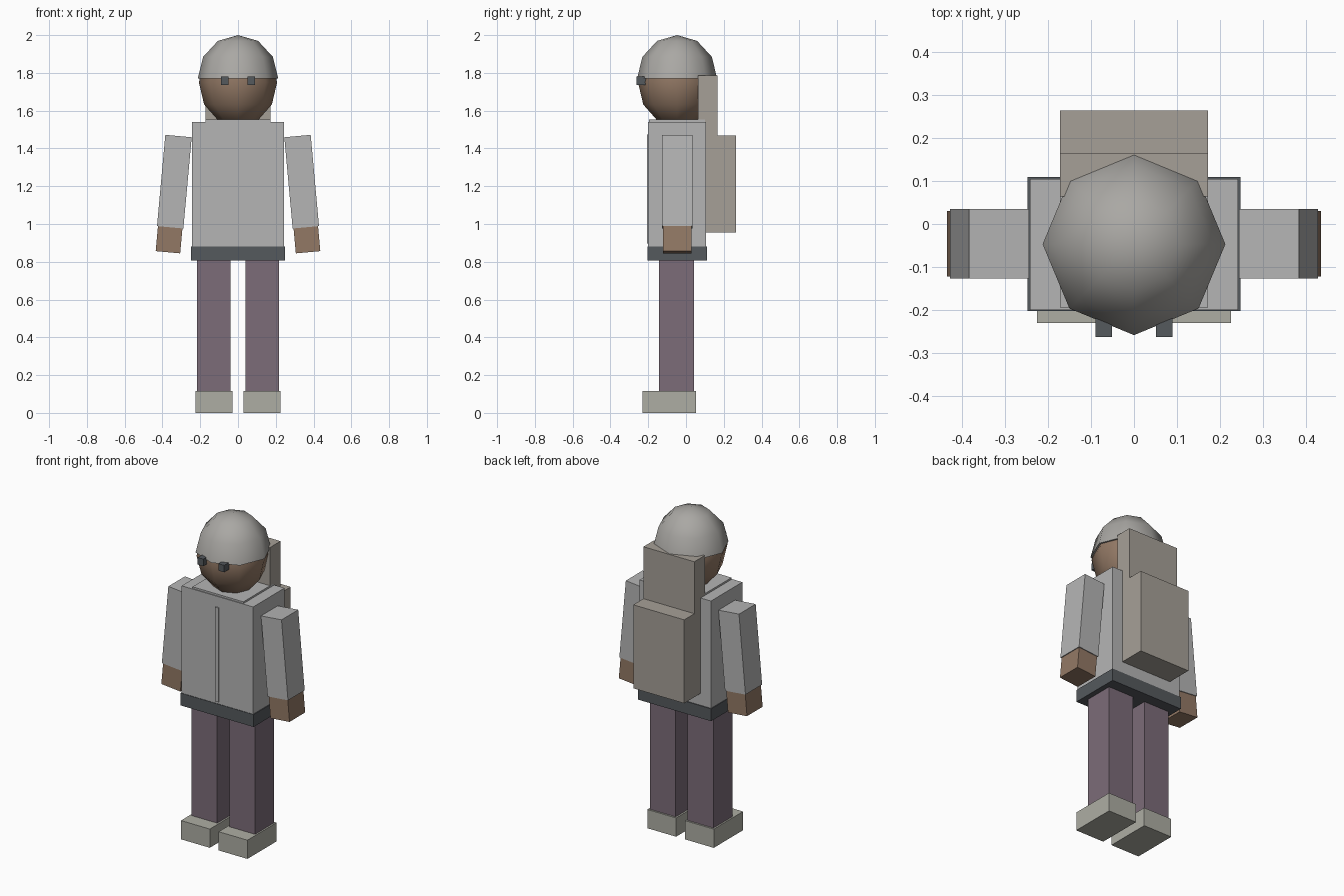
import bpy, bmesh, math
from mathutils import Vector

if "Cube" in bpy.data.objects:
    bpy.data.objects.remove(bpy.data.objects["Cube"])


def material(name, rgb):
    m = bpy.data.materials.new(name)
    m.diffuse_color = (*rgb, 1)
    m.use_nodes = True
    m.node_tree.nodes["Principled BSDF"].inputs["Base Color"].default_value = m.diffuse_color
    return m


JACKET = material("jacket_grey", (0.46, 0.46, 0.46))
DARK = material("dark_grey", (0.09, 0.10, 0.11))
SKIN = material("skin", (0.29, 0.19, 0.13))
PANTS = material("purple_cloth", (0.20, 0.15, 0.19))
SHOE = material("shoe_grey", (0.42, 0.42, 0.37))
PACK = material("pack_canvas", (0.38, 0.35, 0.31))
HAT = material("hat_grey", (0.40, 0.39, 0.37))


def add(name, bm, mat):
    me = bpy.data.meshes.new(name)
    bm.to_mesh(me)
    bm.free()
    ob = bpy.data.objects.new(name, me)
    me.materials.append(mat)
    bpy.context.collection.objects.link(ob)
    return ob


def box(name, x, y, z, mat, tilt=0.0):
    """Box from (min, max) ranges, optionally tilted about y through its centre."""
    bm = bmesh.new()
    bmesh.ops.create_cube(bm, size=1)
    bmesh.ops.scale(bm, vec=(x[1] - x[0], y[1] - y[0], z[1] - z[0]), verts=bm.verts)
    ob = add(name, bm, mat)
    ob.location = [(r[0] + r[1]) / 2 for r in (x, y, z)]
    ob.rotation_euler.y = tilt
    return ob


def ball(name, centre, radii, mat, half=False):
    """Eight-sided smooth ball; half keeps only the capped upper dome."""
    bm = bmesh.new()
    bmesh.ops.create_uvsphere(bm, u_segments=8, v_segments=6, radius=1)
    if half:
        bmesh.ops.delete(bm, geom=[v for v in bm.verts if v.co.z < -0.01], context='VERTS')
        bmesh.ops.holes_fill(bm, edges=[e for e in bm.edges if e.is_boundary])
        bmesh.ops.recalc_face_normals(bm, faces=bm.faces)
    bmesh.ops.scale(bm, vec=radii, verts=bm.verts)
    ob = add(name, bm, mat)
    ob.location = centre
    bpy.ops.object.select_all(action='DESELECT')
    ob.select_set(True)
    bpy.context.view_layer.objects.active = ob
    bpy.ops.object.shade_smooth_by_angle(angle=math.radians(62))
    return ob


# Torso, collar, hem and zip
box("jacket_body", (-0.243, 0.243), (-0.20, 0.105), (0.87, 1.541), JACKET)
box("collar", (-0.173, 0.173), (-0.195, 0.10), (1.50, 1.552), JACKET)
box("jacket_hem", (-0.248, 0.248), (-0.203, 0.11), (0.806, 0.882), DARK)
box("zip", (-0.011, 0.011), (-0.207, -0.19), (0.896, 1.475), JACKET)

# Head and hat
ball("head", (0, -0.047, 1.75), (0.207, 0.207, 0.235), SKIN)
ball("hat", (0, -0.047, 1.77), (0.213, 0.212, 0.23), HAT, half=True)

# Paired parts
TILT = math.radians(5.2)
axis = Vector((math.sin(TILT), 0, -math.cos(TILT)))
sleeve_c = Vector((0.337, 0, 1.224))
hand_c = sleeve_c + axis * 0.3
for side, s in (("left", 1), ("right", -1)):
    def span(a, b):
        return tuple(sorted((s * a, s * b)))

    def limb(name, c, w, y, h, mat):
        box(f"{side}_{name}", span(c.x - w / 2, c.x + w / 2), y,
            (c.z - h / 2, c.z + h / 2), mat, -s * TILT)

    limb("sleeve", sleeve_c, 0.14, (-0.127, 0.035), 0.485, JACKET)
    limb("hand", hand_c, 0.13, (-0.122, 0.03), 0.15, SKIN)
    box(f"{side}_eye", span(0.051, 0.09), (-0.263, -0.21), (1.737, 1.78), DARK)
    box(f"{side}_leg", span(0.041, 0.216), (-0.143, 0.042), (0.10, 0.85), PANTS)
    box(f"{side}_shoe", span(0.03, 0.226), (-0.231, 0.053), (0, 0.115), SHOE)

# Backpack and raised hood panel
box("backpack", (-0.173, 0.173), (0.10, 0.265), (0.955, 1.468), PACK)
box("hood_panel", (-0.173, 0.173), (0.064, 0.166), (1.45, 1.787), PACK)
